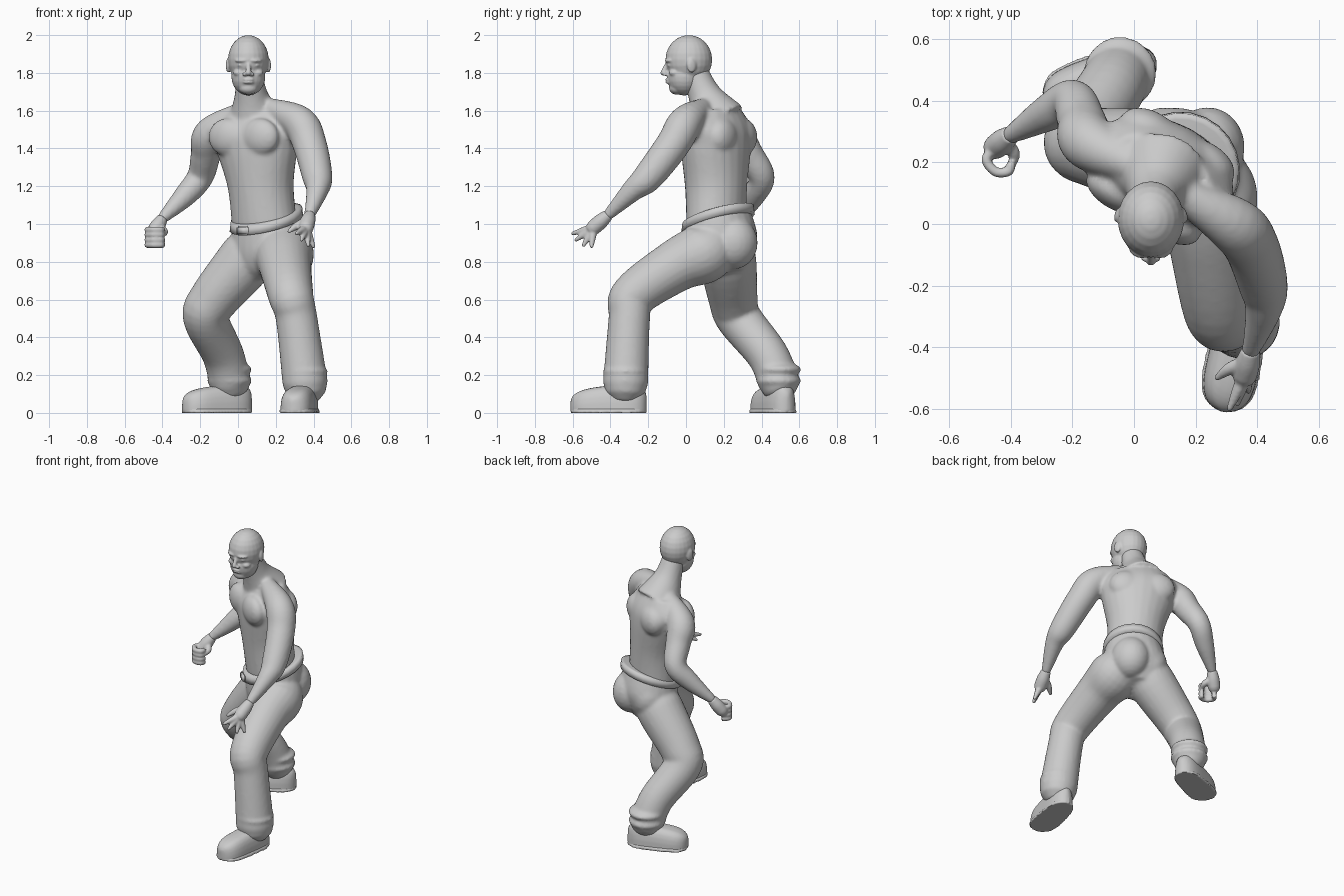
import bpy, bmesh, math
from mathutils import Vector, Matrix

cube = bpy.data.objects.get("Cube")
if cube:
    bpy.data.objects.remove(cube)

colour = (0.6, 0.6, 0.6, 1)
grey = bpy.data.materials.new("plain_grey")
grey.use_nodes = True
grey.diffuse_color = colour
grey.node_tree.nodes["Principled BSDF"].inputs["Base Color"].default_value = colour

SIDES = 24
STEPS = 6
CIRCLE = [(math.cos(math.tau * i / SIDES), math.sin(math.tau * i / SIDES)) for i in range(SIDES)]
BODY_YAW = math.radians(-30)
PELVIS_YAW = math.radians(-40)


def spline(rows):
    """Fill in a short table of rows with a Catmull-Rom curve."""
    rows = [Vector(row) for row in rows]
    last = len(rows) - 1
    filled = []
    for i in range(last):
        start, end = rows[i], rows[i + 1]
        leave = (end - rows[max(i - 1, 0)]) / 2
        arrive = (rows[min(i + 2, last)] - start) / 2
        for step in range(STEPS):
            t = step / STEPS
            blend = t * t * (3 - 2 * t)
            filled.append(start.lerp(end, blend) + leave * t * (1 - t) ** 2
                          - arrive * t * t * (1 - t))
    return filled + [rows[last]]


def skin(bm, rings):
    """Join rings of points into a closed body."""
    loops = [[bm.verts.new(point) for point in ring] for ring in rings]
    for lower, upper in zip(loops, loops[1:]):
        for i in range(SIDES):
            bm.faces.new((lower[i - 1], lower[i], upper[i], upper[i - 1]))
    bm.faces.new(loops[0])
    bm.faces.new(loops[-1])


def tube(bm, *path):
    """Round limb along rows of x, y, z, radius, with a domed end."""
    rows = spline(path)
    points = [Vector(row[:3]) for row in rows]
    across = Vector((0.3, 1, 0))
    rings = []
    for i, point in enumerate(points):
        along = (points[min(i + 1, len(points) - 1)] - points[max(i - 1, 0)]).normalized()
        across = (across - along * across.dot(along)).normalized()
        beside = along.cross(across)
        rings.append([point + (across * c + beside * s) * rows[i][3] for c, s in CIRCLE])
    for angle in (math.pi / 6, math.pi / 3):
        push = along * rows[-1][3] * math.sin(angle)
        rings.append([point + push + (p - point) * math.cos(angle) for p in rings[len(points) - 1]])
    skin(bm, rings)


def stack(bm, yaw, rise, *rows):
    """Elliptic rings of x, y, z, half width, half depth, tilted up to the back."""
    turn = Matrix.Rotation(yaw, 3, "Z")
    skin(bm, [[Vector((x, y, z)) + turn @ Vector((c * wide, s * deep, s * deep * rise))
               for c, s in CIRCLE] for x, y, z, wide, deep in spline(rows)])


def blob(bm, centre, size, yaw=0.0):
    place = Matrix.LocRotScale(Vector(centre), Matrix.Rotation(yaw, 3, "Z"), Vector(size))
    bmesh.ops.create_uvsphere(bm, u_segments=SIDES, v_segments=SIDES // 2, radius=1, matrix=place)


def finish(name, bm, voxel=0.0, rounds=4):
    """Make the object; a voxel size fuses its pieces into one soft surface."""
    bmesh.ops.recalc_face_normals(bm, faces=bm.faces)
    mesh = bpy.data.meshes.new(name)
    bm.to_mesh(mesh)
    bm.free()
    mesh.materials.append(grey)
    mesh.shade_smooth()
    obj = bpy.data.objects.new(name, mesh)
    bpy.context.collection.objects.link(obj)
    if voxel:
        fuse = obj.modifiers.new("fuse", "REMESH")
        fuse.mode, fuse.voxel_size, fuse.use_smooth_shade = "VOXEL", voxel, True
        soften = obj.modifiers.new("soften", "SMOOTH")
        soften.iterations = rounds


# Torso and neck
bm = bmesh.new()
stack(bm, BODY_YAW, 0.1, (.14, .16, 1, .18, .15), (.12, .16, 1.2, .18, .16),
      (.1, .16, 1.4, .23, .17), (.09, .16, 1.5, .25, .16), (.09, .16, 1.6, .18, .11))
tube(bm, (.09, .17, 1.55, .15), (.07, .1, 1.68, .09), (.06, .05, 1.8, .07))

# Chest muscles and shoulder blades
turn = Matrix.Rotation(BODY_YAW, 3, "Z")
for side in (-1, 1):
    for back, depth in ((-.12, .06), (.1, .07)):
        blob(bm, Vector((.09, .16, 1.46)) + turn @ Vector((.1 * side, back, 0)),
             (.11, depth, .1), BODY_YAW)

# Arms, from collar to wrist, fused with the torso
left_wrist = Vector((.38, -.41, 1.05))
right_wrist = Vector((-.4, .29, 1.03))
tube(bm, (.15, .1, 1.62, .05), (.32, 0, 1.54, .09), (.38, -.07, 1.42, .09),
     (.42, -.2, 1.25, .08), (.42, -.28, 1.18, .06), (*left_wrist, .03))
tube(bm, (.03, .18, 1.6, .05), (-.14, .26, 1.48, .09), (-.17, .33, 1.37, .08),
     (-.2, .4, 1.25, .07), (-.28, .36, 1.15, .06), (*right_wrist, .03))
finish("torso_and_arms", bm, .011, 7)

# Left hand, open, with fingers fanned from index to little finger
bm = bmesh.new()
palm = left_wrist + Vector((-.02, -.08, -.07))
tube(bm, (*left_wrist, .03), (*left_wrist.lerp(palm, .5), .04), (*palm, .04))
first_tip, last_tip = Vector((.31, -.6, .95)), Vector((.4, -.5, .88))
for i in range(4):
    tip = first_tip.lerp(last_tip, i / 3)
    tip += (tip - palm).normalized() * .02 * (i in (1, 2))
    knuckle = palm.lerp(tip, .4)
    tube(bm, (*palm, .02), (*knuckle, .02), (*tip, .01))
tube(bm, (*left_wrist.lerp(palm, .4), .02), (.31, -.47, .99, .02), (.27, -.5, .96, .01))
finish("left_hand", bm, .006)

# Right hand, with curled fingers one below another
bm = bmesh.new()
palm = right_wrist + Vector((-.05, -.04, -.08))
tube(bm, (*right_wrist, .03), (*right_wrist.lerp(palm, .5), .04), (*palm, .04))
for i in range(4):
    drop = Vector((0, 0, .02 - .027 * i))
    curl = [palm + drop + Vector(bend) for bend in
            ((0, 0, 0), (-.03, -.04, 0), (0, -.08, 0), (.04, -.08, 0), (.05, -.06, 0))]
    tube(bm, *[(*bend, .016) for bend in curl])
tube(bm, (*right_wrist.lerp(palm, .5), .02), (-.39, .23, .96, .02), (-.4, .18, .94, .01))
finish("right_hand", bm, .006)

# Head: skull, jaw and chin, then the features
bm = bmesh.new()
face = Vector((.055, 0, 1.8))


def feature(right, back, up, size, yaw=0.0):
    blob(bm, face + Vector((right, back, up)), size, yaw)


feature(0, .015, .07, (.108, .124, .13))
feature(0, -.01, -.02, (.09, .09, .1))
feature(0, -.05, -.08, (.05, .04, .035))
tube(bm, (*face + Vector((0, -.1, .05)), .01), (*face + Vector((0, -.12, 0)), .016))
for lip in (-.05, -.035):
    feature(0, -.09, lip, (.03, .02, .008))
for side in (-1, 1):
    feature(.04 * side, -.09, .065, (.035, .02, .01), .4 * side)
    feature(.04 * side, -.085, .04, (.018, .014, .008))
    feature(.02 * side, -.11, -.007, (.012, .014, .01))
    feature(.05 * side, -.06, 0, (.03, .03, .02))
    feature(.106 * side, .03, .04, (.012, .026, .04), .3 * side)
finish("head", bm, .006, 3)

# Trousers: tilted pelvis, seat and both bent legs
bm = bmesh.new()
stack(bm, PELVIS_YAW, .3, (.15, .17, 1.03, .18, .17), (.15, .19, .9, .2, .18),
      (.14, .2, .8, .17, .15), (.14, .21, .73, .09, .1))
for x in (.1, .24):
    blob(bm, (x, .25, .9), (.12, .13, .14))
left_cuff = Vector((.355, -.32, .16))
right_cuff = Vector((-.045, .49, .17))
tube(bm, (.22, .17, .93, .12), (.24, .1, .85, .16), (.25, -.05, .78, .14),
     (.28, -.28, .62, .12), (.31, -.3, .5, .11), (*left_cuff, .12))
tube(bm, (.1, .2, .93, .12), (.05, .22, .82, .15), (-.13, .25, .6, .13),
     (-.17, .28, .5, .12), (-.08, .43, .31, .11), (*right_cuff, .11))

# Rumpled cuffs
for cuff in (left_cuff, right_cuff):
    for lift in (0, .06):
        blob(bm, cuff + Vector((0, 0, lift)), (.12, .12, .04))
finish("trousers", bm, .011, 6)

# Belt band, wider in the middle than at its edges
bm = bmesh.new()
turn = Matrix.Rotation(PELVIS_YAW, 3, "Z")
waist = Vector((.15, .17, 1.03))
skin(bm, [[waist + turn @ Vector((c * wide, s * wide, s * wide * .33 + lift)) for c, s in CIRCLE]
          for lift, wide in ((-.03, .17), (-.025, .195), (.02, .19), (.025, .17))])
finish("belt", bm)

# Buckle
bm = bmesh.new()
place = Matrix.LocRotScale(waist + turn @ Vector((0, -.195, -.065)), turn, Vector((.08, .02, .05)))
bmesh.ops.create_cube(bm, size=1, matrix=place)
bmesh.ops.bevel(bm, geom=bm.edges[:], offset=.008, segments=2, affect="EDGES")
finish("buckle", bm)


def shoe(name, heel, toe, spread, top):
    """Flat-bottomed body from heel to toe, rounded at both ends."""
    bm = bmesh.new()
    heel, toe = Vector(heel), Vector(toe)
    sideways = (toe - heel).normalized().cross(Vector((0, 0, 1)))
    rings = []
    for i in range(SIDES + 1):
        t = .5 - .5 * math.cos(math.pi * i / SIDES)
        rounding = max(1 - abs(2 * t - 1) ** 4, .02) ** .5
        wide = spread * rounding * (.85 + .2 * t)
        tall = top(t) * (.5 + .5 * rounding)
        rings.append([heel.lerp(toe, t) + sideways * wide * math.copysign(abs(c) ** .6, c)
                      + Vector((0, 0, tall * max(s, 0) ** .7)) for c, s in CIRCLE])
    skin(bm, rings)
    finish(name, bm, .008, 3)


# Shoes, each with an upper and a thin sole that stands proud of it
for side, heel, toe in (("left", (.37, -.21, 0), (.29, -.61, 0)),
                        ("right", (.07, .54, 0), (-.29, .39, 0))):
    shoe(side + "_shoe_upper", heel, toe, .088, lambda t: .17 - .05 * t)
    shoe(side + "_shoe_sole", heel, toe, .097, lambda t: .035)
